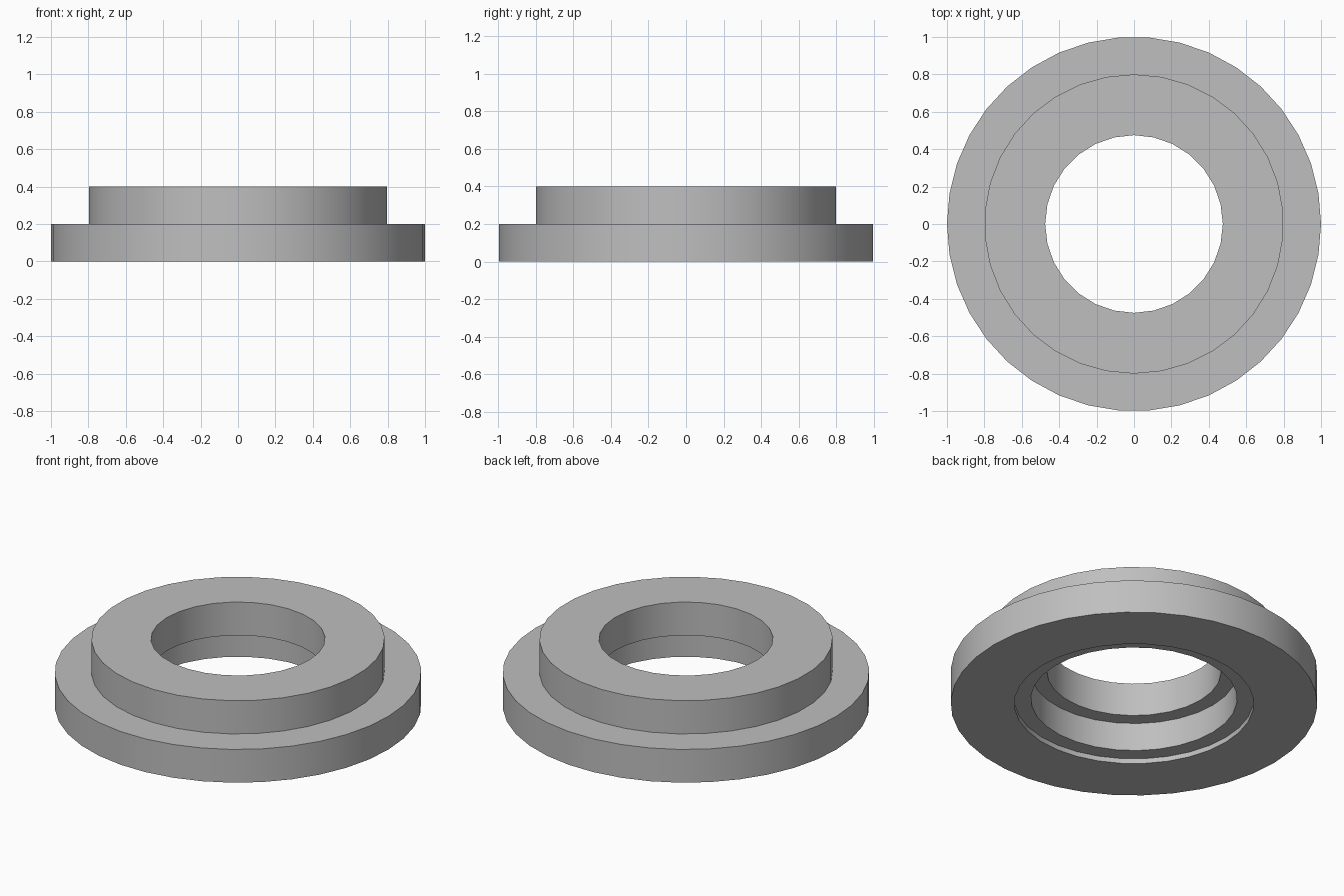
import bpy, bmesh, math

cube = bpy.data.objects.get("Cube")
if cube:
    bpy.data.objects.remove(cube, do_unlink=True)

# Plain grey metal
grey = bpy.data.materials.new("grey_metal")
grey.use_nodes = True
grey.diffuse_color = (0.52, 0.52, 0.52, 1)
grey.node_tree.nodes["Principled BSDF"].inputs["Base Color"].default_value = grey.diffuse_color

bm = bmesh.new()


def ring(radius, z, sides, offset=0.0):
    """Closed loop of edges at one height."""
    step = math.tau / sides
    verts = [bm.verts.new((radius * math.cos((i + offset) * step),
                           radius * math.sin((i + offset) * step), z))
             for i in range(sides)]
    return verts, [bm.edges.new((verts[i - 1], verts[i])) for i in range(sides)]


def wall(radius, low, high, sides, offset=0.0):
    """Upright cylindrical band; returns its lower and upper edge loops."""
    a, lower = ring(radius, low, sides, offset)
    b, upper = ring(radius, high, sides, offset)
    for i in range(sides):
        bm.faces.new((a[i - 1], a[i], b[i], b[i - 1]))
    return lower, upper


def annulus(outer, inner):
    """Flat ring between two loops at the same height."""
    bmesh.ops.triangle_fill(bm, use_beauty=True, use_dissolve=False,
                            edges=outer + inner, normal=(0, 0, 1))


# Walls: flange, raised hub, and the three steps of the bore
flange = wall(1.0, 0.0, 0.2, 38)
hub = wall(0.8, 0.2, 0.4, 34, 0.5)
bore = wall(0.475, 0.2, 0.4, 28)
counterbore = wall(0.5625, 0.03, 0.2, 30)
recess = wall(0.653, 0.0, 0.03, 32)

# Flat faces joining the walls
annulus(flange[1], hub[0])
annulus(hub[1], bore[1])
annulus(counterbore[1], bore[0])
annulus(recess[1], counterbore[0])
annulus(flange[0], recess[0])

bmesh.ops.recalc_face_normals(bm, faces=bm.faces[:])
mesh = bpy.data.meshes.new("flanged_bushing")
bm.to_mesh(mesh)
bm.free()
mesh.materials.append(grey)

bushing = bpy.data.objects.new("flanged_bushing", mesh)
bpy.context.collection.objects.link(bushing)
bpy.ops.object.select_all(action="DESELECT")
bushing.select_set(True)
bpy.context.view_layer.objects.active = bushing
bpy.ops.object.shade_smooth_by_angle(angle=math.radians(30))
